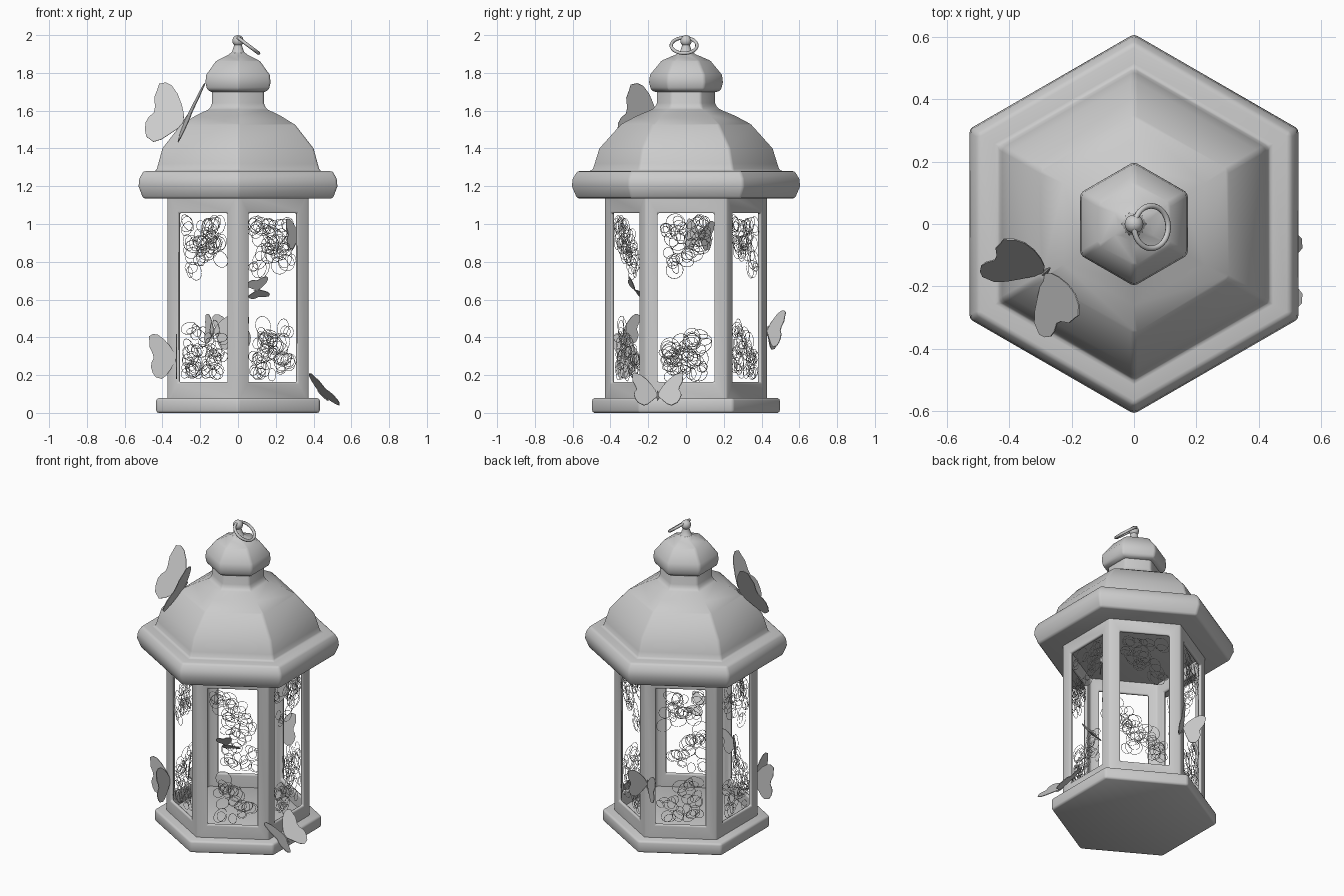
import bpy, bmesh, math, random
from mathutils import Vector

random.seed(4)
cube = bpy.data.objects.get("Cube")
if cube:
    bpy.data.objects.remove(cube, do_unlink=True)

grey = bpy.data.materials.new("soft_grey")
grey.use_nodes = True
COLOUR = (0.6, 0.6, 0.6, 1)
grey.diffuse_color = COLOUR
for node in grey.node_tree.nodes:
    if node.type == 'BSDF_PRINCIPLED':
        node.inputs["Base Color"].default_value = COLOUR


def finish(bm, name, bevel=0.0, smooth=True):
    bmesh.ops.recalc_face_normals(bm, faces=bm.faces)
    mesh = bpy.data.meshes.new(name)
    for f in bm.faces:
        f.smooth = smooth
    bm.to_mesh(mesh)
    bm.free()
    obj = bpy.data.objects.new(name, mesh)
    bpy.context.collection.objects.link(obj)
    mesh.materials.append(grey)
    if bevel:
        mod = obj.modifiers.new("soft_edges", 'BEVEL')
        mod.width = bevel
        mod.segments = 2
        mod.limit_method = 'ANGLE'
        mod.angle_limit = math.radians(35)
    return obj


def lathe(name, profile, sides=6, bevel=0.012):
    """Closed solid with corners on the y axis, from (radius, height) pairs."""
    bm = bmesh.new()
    rings = []
    for r, z in profile:
        angles = [math.pi / 2 + math.tau * i / sides for i in range(sides)]
        rings.append([bm.verts.new((r * math.cos(a), r * math.sin(a), z)) for a in angles])
    for low, high in zip(rings, rings[1:]):
        for i in range(sides):
            j = (i + 1) % sides
            bm.faces.new((low[i], low[j], high[j], high[i]))
    bm.faces.new(rings[0])
    bm.faces.new(rings[-1])
    return finish(bm, name, bevel)


# Solid hexagonal parts
lathe("base", [(0.5, 0), (0.5, 0.078)], bevel=0.013)
lathe("roof", [(0.58, 1.135), (0.608, 1.2), (0.603, 1.24), (0.578, 1.28), (0.5, 1.28),
               (0.487, 1.32), (0.462, 1.4), (0.35, 1.525), (0.26, 1.573),
               (0.172, 1.61), (0.158, 1.64), (0.158, 1.72)])
lathe("cap", [(0.165, 1.7), (0.19, 1.712), (0.199, 1.75), (0.194, 1.79), (0.135, 1.862),
              (0.06, 1.895), (0.03, 1.915)])

# Finial, ball and hanging ring
lathe("finial", [(0.055, 1.89), (0.032, 1.912), (0.022, 1.94), (0.018, 1.965)], 16, 0)
bpy.ops.mesh.primitive_uv_sphere_add(segments=20, ring_count=12, radius=0.03, location=(0, 0, 1.97))
ball = bpy.context.object
ball.name = "finial_ball"
bpy.ops.mesh.primitive_torus_add(major_radius=0.068, minor_radius=0.009, major_segments=36,
                                 minor_segments=8, location=(0.055, -0.01, 1.945),
                                 rotation=(0, math.radians(37), 0))
ring = bpy.context.object
ring.name = "hanging_ring"
for obj in (ball, ring):
    obj.data.materials.append(grey)
    for poly in obj.data.polygons:
        poly.use_smooth = True

# Six-sided window frame
OUT, INN = 0.374, 0.35
HALF, SILL, HEAD = 0.15, 0.163, 1.057


def on_side(k, u, depth, z):
    a = math.radians(60 * k)
    n, t = Vector((math.cos(a), math.sin(a), 0)), Vector((-math.sin(a), math.cos(a), 0))
    return n * depth + t * u + Vector((0, 0, z))


def rectangle(bm, k, half, depth, low, high):
    corners = ((-half, low), (half, low), (half, high), (-half, high))
    return [bm.verts.new(on_side(k, u, depth, z)) for u, z in corners]


bm = bmesh.new()
tan30 = math.tan(math.radians(30))
for k in range(6):
    loops = [rectangle(bm, k, OUT * tan30, OUT, 0.05, 1.17),
             rectangle(bm, k, HALF, OUT, SILL, HEAD),
             rectangle(bm, k, HALF, INN, SILL, HEAD),
             rectangle(bm, k, INN * tan30, INN, 0.05, 1.17)]
    for a, b in zip(loops, loops[1:]):
        for i in range(4):
            j = (i + 1) % 4
            bm.faces.new((a[i], a[j], b[j], b[i]))
bmesh.ops.remove_doubles(bm, verts=bm.verts, dist=0.0001)
finish(bm, "window_frame", 0.008)


# Wire lace: overlapping thin loops at the head and foot of each window
def lace(k):
    curve = bpy.data.curves.new("window_lace", 'CURVE')
    curve.dimensions = '3D'
    curve.bevel_depth = 0.0014
    curve.bevel_resolution = 0
    obj = bpy.data.objects.new("window_lace_%d" % (k + 1), curve)
    bpy.context.collection.objects.link(obj)
    curve.materials.append(grey)
    lean = 1 if k % 2 else -1
    for n in range(54):
        r = random.uniform(0.026, 0.052)
        u = random.uniform(r - HALF, HALF - r)
        side = 0.5 + 0.5 * lean * u / HALF
        if n % 2:
            z = HEAD - r - random.random() * (0.08 + 0.26 * side)
        else:
            z = SILL + r + random.random() * (0.08 + 0.26 * (1 - side))
        squash, turn = random.uniform(0.55, 1), random.uniform(0, math.pi)
        spline = curve.splines.new('POLY')
        count = 20
        spline.points.add(count - 1)
        spline.use_cyclic_u = True
        for i, p in enumerate(spline.points):
            a = math.tau * i / count
            x, y = r * math.cos(a), r * squash * math.sin(a)
            du = x * math.cos(turn) - y * math.sin(turn)
            dz = x * math.sin(turn) + y * math.cos(turn)
            p.co = (*on_side(k, u + du, 0.36, z + dz), 1)


for k in range(6):
    lace(k)

# Butterflies: wing outline as (towards tip, towards rear lobe)
WING = [(0, 0), (0.2, -0.15), (0.4, -0.22), (0.65, -0.26), (0.86, -0.23), (0.97, -0.13),
        (1, 0.04), (0.9, 0.16), (0.78, 0.32), (0.58, 0.43), (0.48, 0.53), (0.44, 0.7),
        (0.36, 0.84), (0.22, 0.95), (0.08, 1), (-0.08, 0.9), (-0.1, 0.7), (-0.07, 0.45)]


def butterfly(name, place, head, normal, fold, size):
    place = Vector(place)
    h = Vector(head).normalized()
    n = Vector(normal)
    n = (n - h * n.dot(h)).normalized()
    s = h.cross(n)
    f = math.radians(fold)
    bm = bmesh.new()
    for sign in (-1, 1):
        out = s * sign * math.cos(f) + n * math.sin(f)
        tip = (h * 0.67 + out * 0.74) * 0.275 * size
        lobe = (out * 0.7 - h * 0.7) * 0.205 * size
        thick = tip.cross(lobe).normalized() * 0.002
        front = [bm.verts.new(place + tip * a + lobe * b + thick) for a, b in WING]
        back = [bm.verts.new(place + tip * a + lobe * b - thick) for a, b in WING]
        bm.faces.new(front)
        bm.faces.new(back[::-1])
        for i in range(len(WING)):
            j = (i + 1) % len(WING)
            bm.faces.new((front[j], front[i], back[i], back[j]))
    # slim body along the head direction
    body = bmesh.ops.create_uvsphere(bm, u_segments=8, v_segments=6, radius=1)["verts"]
    for v in body:
        c = v.co.copy()
        v.co = place + (s * c.x + n * c.y) * 0.008 * size + h * c.z * 0.06 * size
    finish(bm, name, smooth=False)


butterfly("roof_butterfly", (-0.29, -0.16, 1.525), (0.37, 0.35, 0.86), (-0.6, -0.6, 0.52), 35, 1)
butterfly("corner_butterfly", (-0.325, -0.24, 0.28), (0, 0, 1), (-0.7, -0.7, 0), 45, 0.7)
butterfly("base_butterfly", (0.45, -0.15, 0.09), (-0.72, 0, 0.68), (0.68, 0, 0.72), 18, 0.68)
butterfly("back_butterfly", (-0.02, 0.43, 0.43), (-0.15, 0.15, 1), (-0.1, 1, 0), 38, 0.58)
butterfly("flying_butterfly", (0.1, -0.27, 0.65), (0.95, 0.1, 0.2), (-0.2, 0.75, 0.65), 10, 0.34)
butterfly("side_butterfly", (0.32, 0.07, 0.93), (0, 0.1, 1), (-1, 0, 0), 42, 0.47)
butterfly("front_butterfly", (-0.13, -0.33, 0.43), (0.1, 0, 1), (0.5, 0.86, 0), 30, 0.46)
